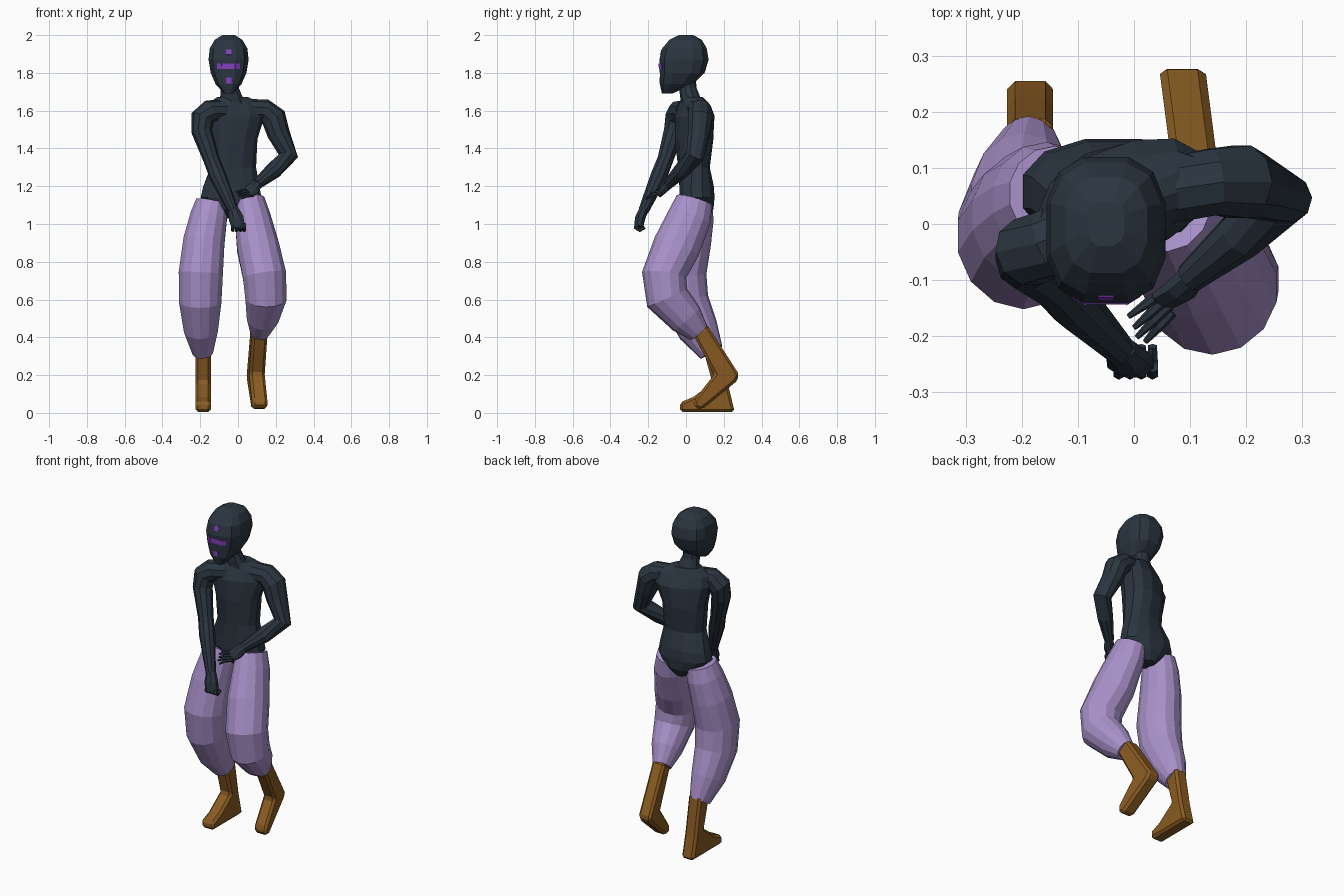
import bpy, bmesh, math
from mathutils import Vector, Matrix
from mathutils.bvhtree import BVHTree


def material(name, rgb):
    m = bpy.data.materials.new(name)
    m.diffuse_color = (*rgb, 1)
    return m


SLATE = material("dark slate", (0.024, 0.036, 0.052))
LILAC = material("lilac cloth", (0.39, 0.28, 0.58))
BROWN = material("brown leather", (0.25, 0.105, 0.016))
VIOLET = material("violet marks", (0.24, 0.05, 0.52))


def finish(name, bm, mat):
    bmesh.ops.recalc_face_normals(bm, faces=bm.faces)
    me = bpy.data.meshes.new(name)
    bm.to_mesh(me)
    bm.free()
    me.materials.append(mat)
    ob = bpy.data.objects.new(name, me)
    bpy.context.collection.objects.link(ob)
    return ob


def loft(name, sections, mat, n=10, ref=(1, 0, 0), flat=False, power=2.0):
    """Skin rings (x, y, z, radius a, radius b, yaw degrees) along a path."""
    bm = bmesh.new()
    pts = [Vector(s[:3]) for s in sections]
    rings = []
    for i, s in enumerate(sections):
        # average direction of the neighbouring path pieces
        t = Vector()
        if i > 0:
            t += (pts[i] - pts[i - 1]).normalized()
        if i < len(pts) - 1:
            t += (pts[i + 1] - pts[i]).normalized()
        t = Vector((0, 0, 1)) if flat else t.normalized()
        u = Vector(ref)
        if len(s) > 5:
            u = Matrix.Rotation(math.radians(s[5]), 3, 'Z') @ u
        u = (u - t * u.dot(t)).normalized()
        v = t.cross(u)
        ra, rb = s[3], s[4] if len(s) > 4 else s[3]
        ring = []
        for k in range(n):
            a = 2 * math.pi * (k + 0.5) / n
            c, d = math.cos(a), math.sin(a)
            e = 2 / power
            c, d = math.copysign(abs(c) ** e, c), math.copysign(abs(d) ** e, d)
            ring.append(bm.verts.new(pts[i] + u * ra * c + v * rb * d))
        rings.append(ring)
    for r, q in zip(rings, rings[1:]):
        for k in range(n):
            bm.faces.new((r[k], r[(k + 1) % n], q[(k + 1) % n], q[k]))
    bm.faces.new(rings[0])
    bm.faces.new(rings[-1])
    return finish(name, bm, mat)


# Head and neck
head = loft("head", [
    (-0.05, -0.10, 1.69, 0.024, 0.028), (-0.05, -0.052, 1.74, 0.07, 0.089),
    (-0.05, -0.02, 1.80, 0.097, 0.122), (-0.05, -0.011, 1.87, 0.109, 0.134),
    (-0.05, -0.008, 1.93, 0.102, 0.121), (-0.05, -0.002, 1.975, 0.075, 0.088),
    (-0.05, 0.0, 2.0, 0.034, 0.04)], SLATE, n=12, flat=True, power=2.7)
loft("neck", [(-0.03, 0.035, 1.63, 0.085, 0.06), (-0.036, 0.02, 1.68, 0.06, 0.052),
              (-0.043, 0.01, 1.72, 0.05, 0.046), (-0.045, 0.005, 1.79, 0.046, 0.045)],
     SLATE, flat=True)

# Face marks: thin square plates lying on the face
tree = BVHTree.FromPolygons([v.co[:] for v in head.data.vertices],
                            [p.vertices[:] for p in head.data.polygons])
marks = [(-0.05, 1.91), (-0.05, 1.76)] + [(-0.05 + 0.0235 * i, 1.835) for i in range(-2, 3)]
bm = bmesh.new()
for x, z in marks:
    hit, normal, _, _ = tree.ray_cast(Vector((x, -1, z)), Vector((0, 1, 0)))
    turn = normal.to_track_quat('Z', 'Y').to_matrix().to_4x4()
    bmesh.ops.create_cube(bm, size=1, matrix=Matrix.Translation(hit) @ turn
                          @ Matrix.Diagonal((0.029, 0.03, 0.005, 1)))
finish("face_marks", bm, VIOLET)

# Torso, twisted so its right shoulder leads
loft("torso", [
    (-0.03, 0.07, 1.03, 0.04, 0.05), (-0.033, 0.06, 1.08, 0.11, 0.088),
    (-0.037, 0.058, 1.14, 0.166, 0.096), (-0.035, 0.056, 1.20, 0.153, 0.094),
    (-0.025, 0.042, 1.30, 0.122, 0.082, 8), (-0.025, 0.043, 1.45, 0.128, 0.098, 15),
    (-0.015, 0.045, 1.57, 0.16, 0.096, 20), (-0.015, 0.042, 1.63, 0.158, 0.068, 20),
    (-0.028, 0.035, 1.672, 0.085, 0.048, 20)], SLATE, n=12, flat=True, power=2.3)

# Arms
loft("right_arm", [
    (-0.08, 0.0, 1.60, 0.062), (-0.15, -0.035, 1.595, 0.062), (-0.19, -0.05, 1.56, 0.063),
    (-0.192, -0.065, 1.49, 0.055), (-0.14, -0.11, 1.34, 0.043), (-0.105, -0.145, 1.25, 0.045),
    (-0.025, -0.225, 1.07, 0.028)], SLATE, n=10, ref=(0, 1, 0))
loft("left_arm", [
    (0.06, 0.06, 1.60, 0.062), (0.14, 0.075, 1.60, 0.062), (0.19, 0.075, 1.56, 0.068),
    (0.214, 0.068, 1.48, 0.06), (0.267, 0.047, 1.36, 0.051), (0.19, -0.02, 1.285, 0.045),
    (0.10, -0.095, 1.21, 0.028)], SLATE, n=10, ref=(0, 1, 0))

# Hands: right one closed, left one reaching across
loft("right_palm", [(-0.025, -0.222, 1.08, 0.028, 0.026), (-0.01, -0.243, 1.03, 0.042, 0.029),
                    (0.002, -0.25, 0.985, 0.038, 0.026)], SLATE, n=8)
loft("left_palm", [(0.105, -0.09, 1.213, 0.026), (0.082, -0.118, 1.187, 0.022, 0.036),
                   (0.055, -0.135, 1.165, 0.016, 0.034)], SLATE, n=8, ref=(0.4, -0.7, 0.6))
tips = [(-0.01, -0.165, 1.17), (0.0, -0.185, 1.16), (0.005, -0.202, 1.148), (0.02, -0.21, 1.135)]
for i, tip in enumerate(tips):
    x = -0.027 + 0.02 * i
    loft(f"right_finger_{i + 1}", [(x, -0.255, 1.0, 0.011), (x, -0.267, 0.98, 0.011),
                                   (x, -0.245, 0.968, 0.011), (x, -0.218, 0.982, 0.009)], SLATE, n=6)
    base = Vector((0.056 + 0.004 * i, -0.118 - 0.013 * i, 1.175 - 0.008 * i))
    mid = base.lerp(Vector(tip), 0.5) + Vector((0, 0, 0.005))
    loft(f"left_finger_{i + 1}", [(*base, 0.01), (*mid, 0.009), (*tip, 0.005)],
         SLATE, n=6, ref=(0, 0, 1))

# Baggy trouser legs
loft("right_trouser_leg", [
    (-0.14, 0.052, 1.115, 0.085, 0.088), (-0.155, 0.04, 1.04, 0.1, 0.108),
    (-0.18, 0.012, 0.91, 0.112, 0.122), (-0.197, -0.022, 0.74, 0.12, 0.13),
    (-0.2, -0.005, 0.59, 0.115, 0.126), (-0.196, 0.065, 0.44, 0.092, 0.108),
    (-0.187, 0.135, 0.32, 0.056, 0.066)], LILAC, n=14)
loft("left_trouser_leg", [
    (0.06, 0.045, 1.125, 0.082, 0.098), (0.076, 0.02, 1.04, 0.096, 0.115),
    (0.105, -0.05, 0.88, 0.114, 0.126), (0.14, -0.116, 0.73, 0.118, 0.118),
    (0.148, -0.1, 0.61, 0.112, 0.116), (0.13, 0.0, 0.50, 0.086, 0.094),
    (0.115, 0.068, 0.425, 0.052, 0.058)], LILAC, n=14)


# Boots: side outlines (y, z) pushed through sideways and bevelled
def boot(name, outline, x, half, lean):
    bm = bmesh.new()
    face = bm.faces.new([bm.verts.new((x - half, y, z)) for y, z in outline])
    out = bmesh.ops.extrude_face_region(bm, geom=[face])
    bmesh.ops.translate(bm, vec=(2 * half, 0, 0),
                        verts=[g for g in out["geom"] if isinstance(g, bmesh.types.BMVert)])
    for v in bm.verts:
        v.co.x += lean * (0.2 - v.co.y)
    ob = finish(name, bm, BROWN)
    bev = ob.modifiers.new("soft_edges", 'BEVEL')
    bev.width = 0.014
    bev.segments = 1


boot("right_boot", [(0.09, 0.34), (0.185, 0.37), (0.225, 0.14), (0.258, 0.005), (-0.032, 0.005),
                    (-0.032, 0.055), (0.04, 0.085), (0.14, 0.16)], -0.185, 0.041, 0)
boot("left_boot", [(0.035, 0.42), (0.11, 0.47), (0.283, 0.2), (0.265, 0.165), (0.085, 0.018),
                   (0.045, 0.028), (0.045, 0.07), (0.15, 0.205)], 0.096, 0.041, 0.13)
